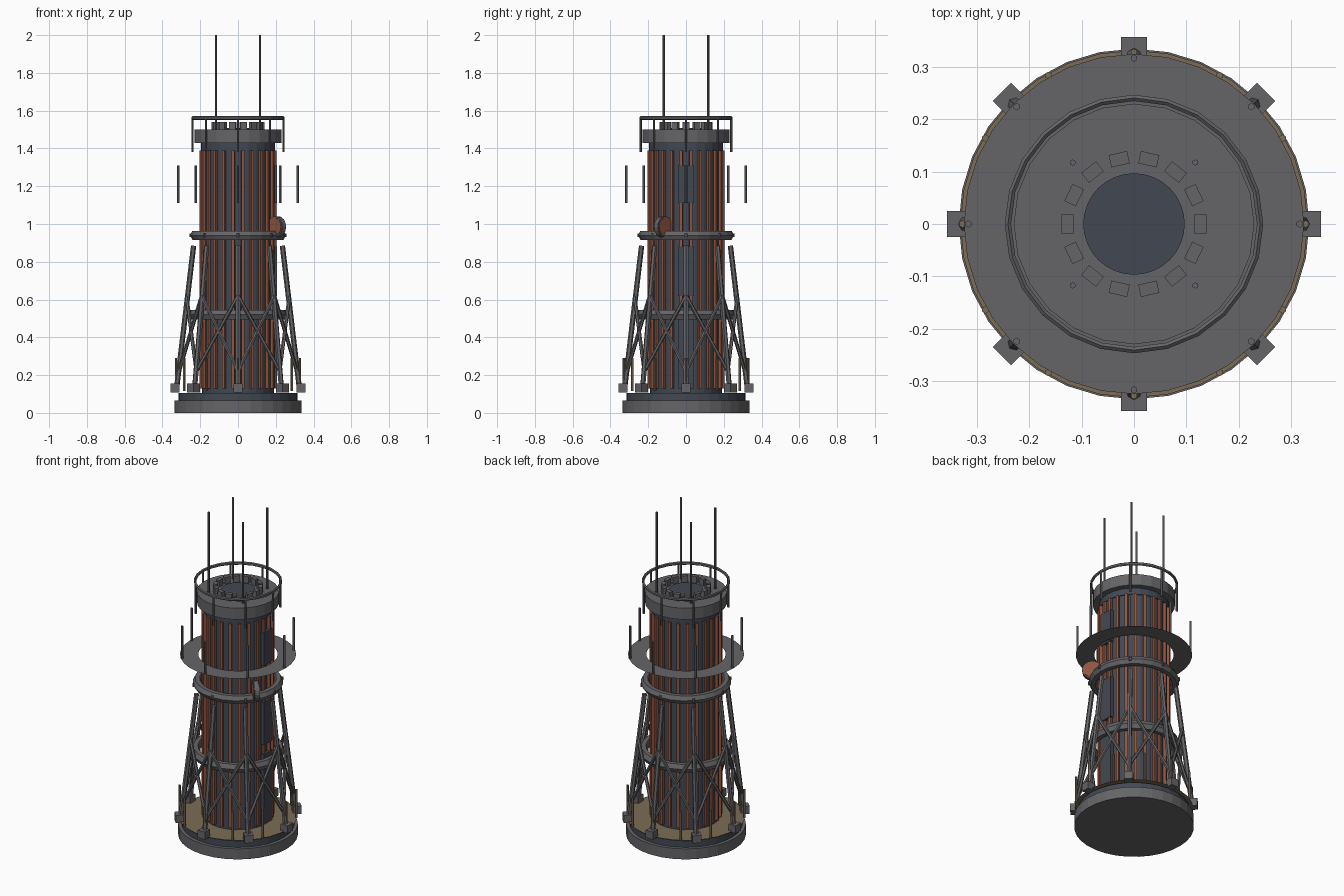
import bpy, bmesh, math
from mathutils import Vector, Matrix

if "Cube" in bpy.data.objects:
    bpy.data.objects.remove(bpy.data.objects["Cube"])


def material(name, rgb):
    m = bpy.data.materials.new(name)
    m.diffuse_color = (*rgb, 1)
    m.use_nodes = True
    m.node_tree.nodes["Principled BSDF"].inputs["Base Color"].default_value = m.diffuse_color
    return m


STEEL = material("steel", (0.13, 0.13, 0.14))
SLATE = material("slate", (0.055, 0.065, 0.085))
COPPER = material("copper", (0.28, 0.09, 0.05))
TAN = material("tan", (0.20, 0.15, 0.09))


def finish(bm, name, mat):
    me = bpy.data.meshes.new(name)
    bmesh.ops.recalc_face_normals(bm, faces=bm.faces)
    bm.to_mesh(me)
    bm.free()
    me.materials.append(mat)
    ob = bpy.data.objects.new(name, me)
    bpy.context.collection.objects.link(ob)
    return ob


def polar(r, deg, z):
    a = math.radians(deg)
    return Vector((r * math.cos(a), r * math.sin(a), z))


def rod(bm, a, b, r, sides=6):
    """Cylinder from point a to point b."""
    d = b - a
    m = Matrix.Translation((a + b) / 2) @ d.to_track_quat('Z', 'Y').to_matrix().to_4x4()
    bmesh.ops.create_cone(bm, cap_ends=True, segments=sides, radius1=r, radius2=r,
                          depth=d.length, matrix=m)


def block(bm, r, deg, z0, z1, radial, tangential):
    """Upright box at a polar position, turned to face outward."""
    m = (Matrix.Rotation(math.radians(deg), 4, 'Z')
         @ Matrix.Translation((r, 0, (z0 + z1) / 2))
         @ Matrix.Diagonal((radial, tangential, z1 - z0, 1)))
    bmesh.ops.create_cube(bm, size=1, matrix=m)


def drum(name, r, z0, z1, mat, sides=32):
    bm = bmesh.new()
    rod(bm, Vector((0, 0, z0)), Vector((0, 0, z1)), r, sides)
    finish(bm, name, mat)


def lathe(name, profile, mat, sides, closed=True):
    """Revolve a (radius, z) profile around z."""
    bm = bmesh.new()
    rings = [[bm.verts.new(polar(r, 360 * i / sides, z)) for r, z in profile]
             for i in range(sides)]
    n = len(profile)
    for i in range(sides):
        p, q = rings[i], rings[(i + 1) % sides]
        for j in range(n if closed else n - 1):
            k = (j + 1) % n
            bm.faces.new((p[j], q[j], q[k], p[k]))
    return finish(bm, name, mat)


def posts(name, count, r, z0, z1, radius, mat, start=0):
    bm = bmesh.new()
    for i in range(count):
        a = start + 360 * i / count
        rod(bm, polar(r, a, z0), polar(r, a, z1), radius)
    finish(bm, name, mat)


def blocks(name, count, r, z0, z1, radial, tangential, mat, start=0):
    bm = bmesh.new()
    for i in range(count):
        block(bm, r, start + 360 * i / count, z0, z1, radial, tangential)
    finish(bm, name, mat)


def collar(name, r, z, w, h):
    """Ring with a hexagonal section."""
    prof = [(r + w, z), (r + w / 2, z + h), (r - w / 2, z + h),
            (r - w, z), (r - w / 2, z - h), (r + w / 2, z - h)]
    lathe(name, prof, STEEL, 24)


# stepped base, deck and deck posts
drum("base_plinth", 0.335, 0, 0.065, STEEL)
drum("base_step", 0.315, 0.065, 0.105, SLATE)
lathe("base_deck", [(0.18, 0.115), (0.332, 0.115)], TAN, 32, closed=False)
posts("deck_posts", 12, 0.328, 0.115, 0.29, 0.007, TAN)

# column with vertical copper strips
drum("column", 0.19, 0.10, 1.39, SLATE, 24)
drum("column_neck", 0.195, 1.39, 1.43, SLATE, 24)
blocks("copper_strips", 24, 0.195, 0.13, 1.39, 0.02, 0.016, COPPER, 7.5)

# service panels on the right side
bm = bmesh.new()
for z0, z1 in ((0.13, 0.56), (0.62, 0.88), (1.11, 1.31)):
    block(bm, 0.197, 0, z0, z1, 0.02, 0.085)
finish(bm, "service_panels", SLATE)

# eight leaning legs on foot blocks
blocks("leg_feet", 8, 0.333, 0.108, 0.155, 0.048, 0.05, STEEL)
bm = bmesh.new()
for i in range(8):
    rod(bm, polar(0.325, 45 * i, 0.13), polar(0.235, 45 * i, 0.885), 0.014)
finish(bm, "legs", STEEL)

# crossed braces between neighbouring legs
bm = bmesh.new()
for i in range(8):
    for a, b in ((i, i + 1), (i + 1, i)):
        rod(bm, polar(0.312, 45 * a, 0.22), polar(0.272, 45 * b, 0.62), 0.010)
finish(bm, "cross_braces", STEEL)

# collars around the frame
collar("lower_collar", 0.237, 0.52, 0.025, 0.026)
collar("upper_collar", 0.228, 0.94, 0.026, 0.024)
posts("collar_bolts", 8, 0.25, 0.93, 0.95, 0.008, STEEL)

# walkway sheet and its posts
lathe("walkway", [(0.222, 1.11), (0.325, 1.11)], STEEL, 32, closed=False)
posts("walkway_posts", 8, 0.317, 1.11, 1.31, 0.007, STEEL)

# crown with a ring of teeth and a dark vent
drum("crown", 0.23, 1.43, 1.50, STEEL, 24)
drum("vent", 0.097, 1.49, 1.508, SLATE, 32)
blocks("crown_teeth", 14, 0.127, 1.495, 1.54, 0.024, 0.036, STEEL)

# top rail and supports
lathe("top_rail", [(0.247, 1.555), (0.247, 1.566), (0.241, 1.571),
                   (0.235, 1.566), (0.235, 1.555), (0.241, 1.55)], STEEL, 24)
posts("top_rail_posts", 8, 0.24, 1.38, 1.56, 0.006, STEEL)

# four tall masts
posts("masts", 4, 0.166, 1.49, 2.0, 0.006, STEEL, 45)

# cable reel beside the column, lying on a tangent axis
centre = Vector((0.205, -0.12, 0.985))
axis = Vector((1, 1, 0)).normalized()
for name, half, r, mat in (("reel_rim", 0.014, 0.056, STEEL), ("reel_faces", 0.017, 0.048, COPPER)):
    bm = bmesh.new()
    rod(bm, centre - axis * half, centre + axis * half, r, 16)
    finish(bm, name, mat)
